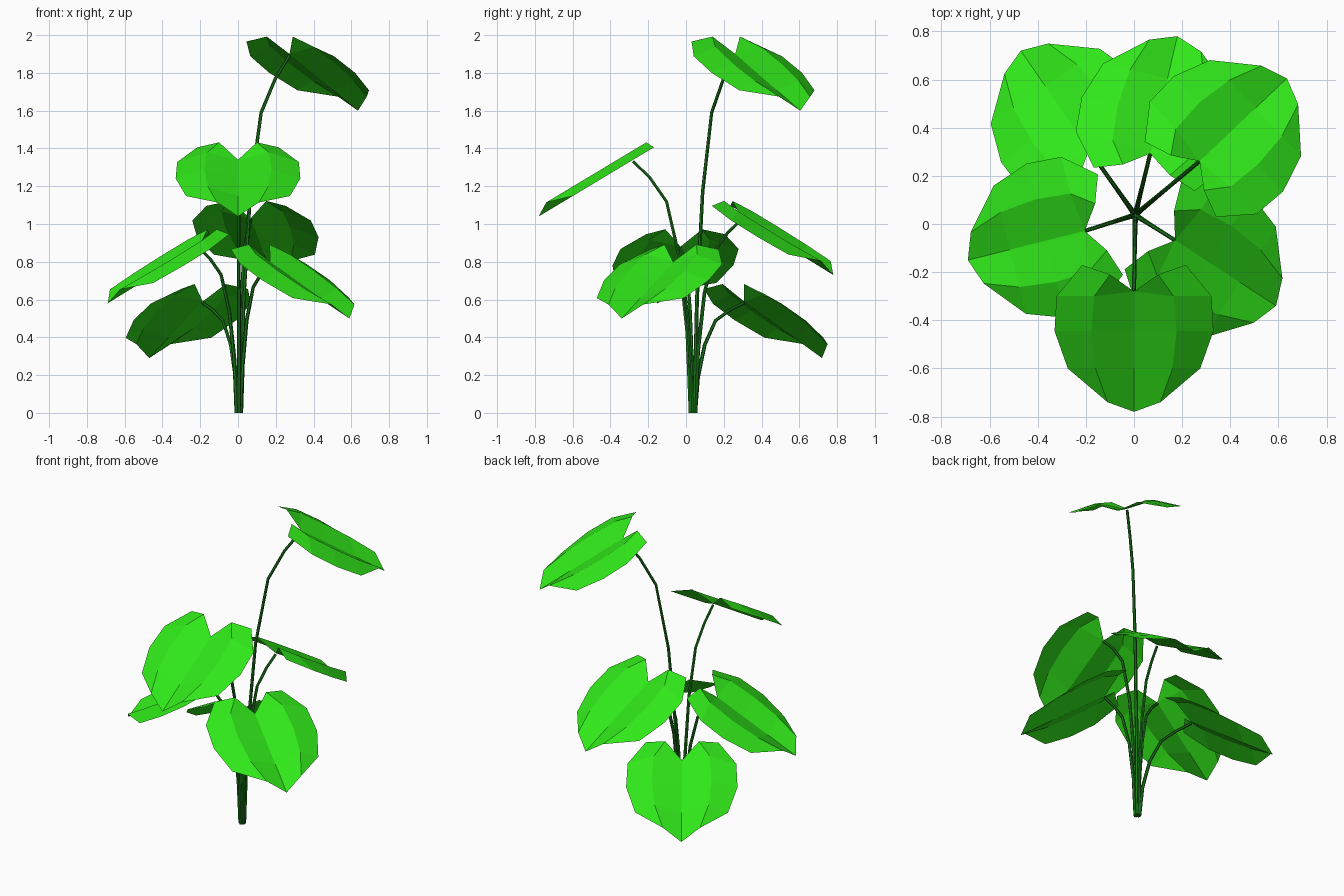
import bpy
from math import radians, cos, sin
from mathutils import Vector

if "Cube" in bpy.data.objects:
    bpy.data.objects.remove(bpy.data.objects["Cube"])


def material(name, color):
    m = bpy.data.materials.new(name)
    m.diffuse_color = color
    m.use_nodes = True
    m.node_tree.nodes["Principled BSDF"].inputs["Base Color"].default_value = m.diffuse_color
    return m


leaf_mat = material("leaf_green", (0.03, 0.80, 0.01, 1))
stem_mat = material("stem_green", (0.01, 0.18, 0.01, 1))

CENTRE = Vector((0.005, 0.037, 0))
SLOPE, RIDGE = 0.6, 0.05
# Half leaf as (forward, sideways): vein, raised ridge and outer edge
VEIN = [(0, 0), (0.165, 0), (0.32, 0), (0.5, 0)]
RIB = [(-0.07, 0.1), (0.02, 0.165), (0.165, 0.177), (0.32, 0.16), (0.46, 0.11)]
EDGE = [(-0.11, 0.215), (0.02, 0.322), (0.165, 0.33), (0.32, 0.275)]
# Indices: vein 0-3, rib 4-8, edge 9-12
HALF = [(0, 5, 4), (0, 1, 6, 5), (1, 2, 7, 6), (2, 3, 8, 7),
        (4, 5, 10, 9), (5, 6, 11, 10), (6, 7, 12, 11), (7, 8, 12)]
# Stem bend: (share of reach, share of height)
BEND = [(0, 0), (0.06, 0.32), (0.2, 0.62), (0.42, 0.84), (0.71, 0.935), (1, 1)]


def add_leaf(name, joint, angle):
    verts, faces = [], []
    for side in (1, -1):
        start = len(verts)
        for row, lift in ((VEIN, 0), (RIB, RIDGE), (EDGE, 0)):
            verts += [(a, s * side, lift - SLOPE * a) for a, s in row]
        for f in HALF:
            f = [i + start for i in f]
            faces.append(f if side > 0 else f[::-1])
    # weld the shared centre vein
    n = len(verts) // 2
    faces = [[i - n if n <= i < n + 4 else i for i in f] for f in faces]
    used = sorted({i for f in faces for i in f})
    remap = {old: new for new, old in enumerate(used)}
    me = bpy.data.meshes.new(name)
    me.from_pydata([verts[i] for i in used], [], [[remap[i] for i in f] for f in faces])
    me.materials.append(leaf_mat)
    ob = bpy.data.objects.new(name, me)
    ob.location = joint
    ob.rotation_euler.z = angle
    bpy.context.collection.objects.link(ob)


def add_stem(name, joint, direction):
    base = CENTRE + direction * 0.012
    cu = bpy.data.curves.new(name, "CURVE")
    cu.dimensions = "3D"
    cu.bevel_depth = 0.012
    cu.bevel_resolution = 1
    cu.use_fill_caps = True
    sp = cu.splines.new("POLY")
    sp.points.add(len(BEND) - 1)
    sp.use_smooth = False
    for p, (h, v) in zip(sp.points, BEND):
        xy = base.lerp(joint, h)
        p.co = (xy.x, xy.y, joint.z * v, 1)
        p.radius = 1 - 0.3 * v
    cu.materials.append(stem_mat)
    bpy.context.collection.objects.link(bpy.data.objects.new(name, cu))


# Leaf tips (x, y, z) with heading in degrees
PLANTS = {
    "front": (0.0, -0.78, 1.04, -90),
    "right": (0.59, -0.34, 0.50, -33),
    "top": (0.635, 0.605, 1.60, 43.5),
    "back": (0.18, 0.78, 0.73, 77),
    "back_left": (-0.47, 0.72, 0.29, 124.5),
    "left": (-0.69, -0.15, 0.58, 194),
}
for part, (x, y, z, deg) in PLANTS.items():
    a = radians(deg)
    d = Vector((cos(a), sin(a), 0))
    joint = Vector((x, y, z + 0.5 * SLOPE)) - d * 0.5
    add_leaf(part + "_leaf", joint, a)
    add_stem(part + "_stem", joint - Vector((0, 0, 0.008)), d)
